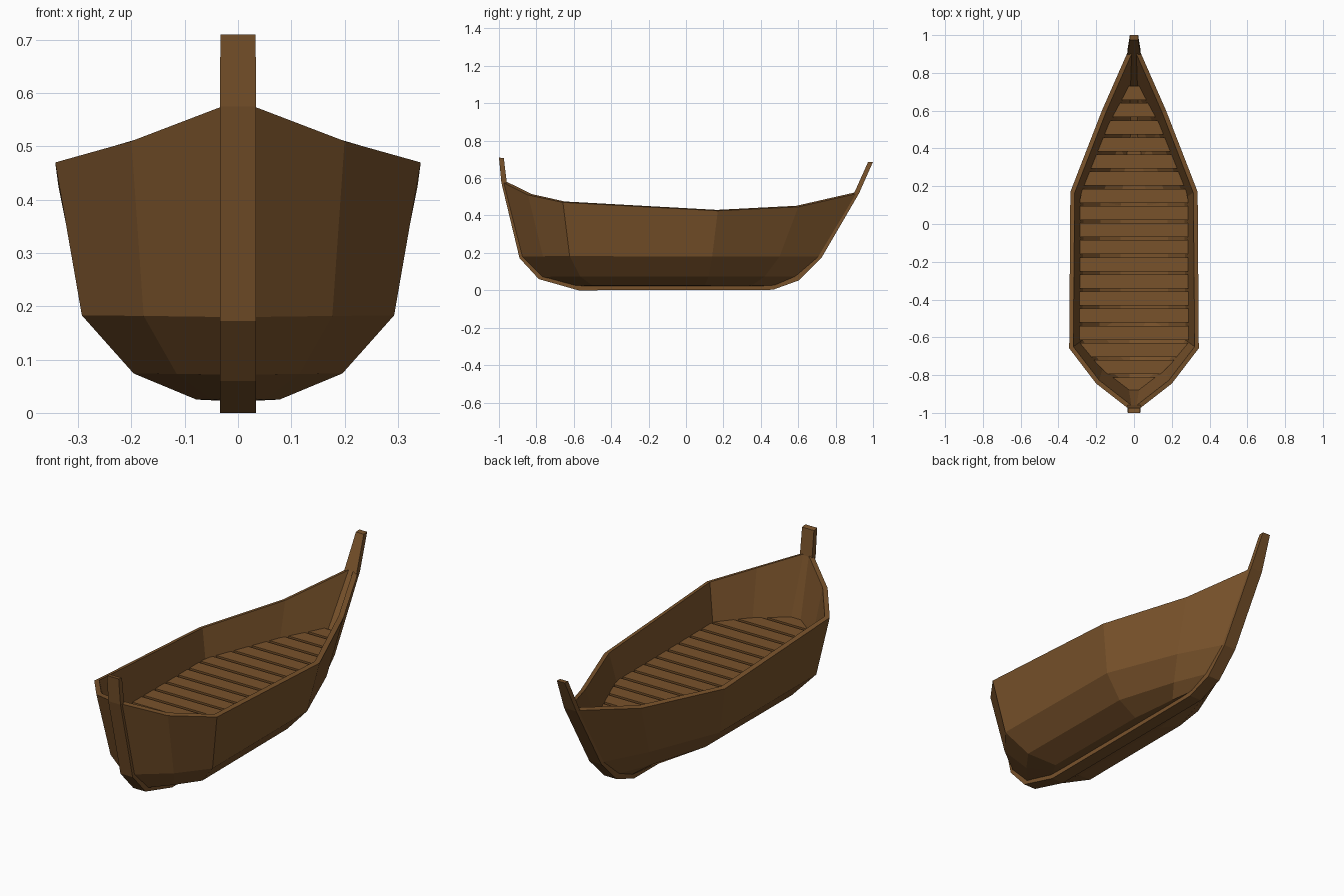
import bpy
from mathutils import Vector

if "Cube" in bpy.data.objects:
    bpy.data.objects.remove(bpy.data.objects["Cube"])

wood = bpy.data.materials.new("brown_wood")
wood.diffuse_color = (0.19, 0.085, 0.024, 1)
wood.use_nodes = True
wood.node_tree.nodes["Principled BSDF"].inputs["Base Color"].default_value = wood.diffuse_color


def make(name, verts, faces):
    me = bpy.data.meshes.new(name)
    me.from_pydata(verts, [], faces)
    me.materials.append(wood)
    ob = bpy.data.objects.new(name, me)
    bpy.context.collection.objects.link(ob)
    return ob


# Hull: five levels from rim to keel, six stations front to back (half width, y, z)
levels = [
    [(.03, -.977, .575), (.2, -.845, .51), (.343, -.658, .47), (.337, .17, .425), (.17, .6, .446), (.03, .918, .518)],
    [(.03, -.878, .18), (.177, -.765, .182), (.293, -.622, .183), (.288, .14, .18), (.145, .5, .18), (.03, .715, .18)],
    [(.03, -.77, .072), (.115, -.675, .073), (.196, -.565, .074), (.192, .12, .073), (.1, .42, .073), (.03, .59, .073)],
    [(.03, -.6, .026), (.05, -.55, .025), (.078, -.5, .025), (.076, .1, .025), (.05, .35, .025), (.03, .48, .026)],
    [(.015, -.58, .022), (.015, -.54, .022), (.015, -.49, .022), (.015, .1, .022), (.015, .34, .022), (.015, .46, .022)],
]
n = len(levels[0])
verts = [v for row in levels for v in row]
faces = [(j * n + i, (j + 1) * n + i, (j + 1) * n + i + 1, j * n + i + 1)
         for j in range(len(levels) - 1) for i in range(n - 1)]
hull = make("hull", verts, faces)
thick = hull.modifiers.new("thickness", "SOLIDIFY")
thick.thickness = 0.024
thick.offset = -1
mir = hull.modifiers.new("mirror", "MIRROR")
mir.use_mirror_merge = False

# Keel with both end posts: pairs of outer and inner (y, z), and half width
keel = [
    (-1.0, .71, -.974, .706, .033), (-.987, .575, -.958, .575, .034),
    (-.89, .172, -.85, .19, .034), (-.787, .06, -.755, .09, .034),
    (-.575, 0, -.565, .04, .034), (.465, .003, .455, .04, .034),
    (.603, .053, .575, .09, .034), (.724, .173, .69, .195, .034),
    (.925, .518, .9, .522, .034), (1.0, .687, .973, .685, .022),
]
kv, kf = [], []
for k, (oy, oz, iy, iz, w) in enumerate(keel):
    kv += [(-w, oy, oz), (w, oy, oz), (w, iy, iz), (-w, iy, iz)]
    if k:
        a, b = 4 * k - 4, 4 * k
        kf += [(a + s, a + (s + 1) % 4, b + (s + 1) % 4, b + s) for s in range(4)]
kf += [(3, 2, 1, 0), tuple(range(len(kv) - 4, len(kv)))]
make("keel_and_posts", kv, kf)

# Floor planks trimmed to the inside of the hull
FLOOR, INSET = 0.29, 0.024
outline = []
for top, low in zip(levels[0], levels[1]):
    a, b = Vector(top), Vector(low)
    outline.append(a.lerp(b, (a.z - FLOOR) / (a.z - b.z)))


def half_width(y):
    for a, b in zip(outline, outline[1:]):
        if a.y <= y <= b.y:
            slope = (b.x - a.x) / (b.y - a.y)
            return a.x + slope * (y - a.y) - INSET * (1 + slope * slope) ** .5 + .003
    return 0.03


start, end, count, gap = -.885, .73, 18, .017
pitch = (end - start + gap) / count
for p in range(count):
    y0 = start + p * pitch
    y1 = y0 + pitch - gap
    w0, w1 = max(half_width(y0), .03), max(half_width(y1), .03)
    ring = [(-w0, y0), (w0, y0), (w1, y1), (-w1, y1)]
    pv = [(x, y, FLOOR - .02) for x, y in ring] + [(x, y, FLOOR) for x, y in ring]
    make(f"floor_plank_{p + 1}", pv, [(3, 2, 1, 0), (4, 5, 6, 7)] +
         [(s, (s + 1) % 4, (s + 1) % 4 + 4, s + 4) for s in range(4)])
